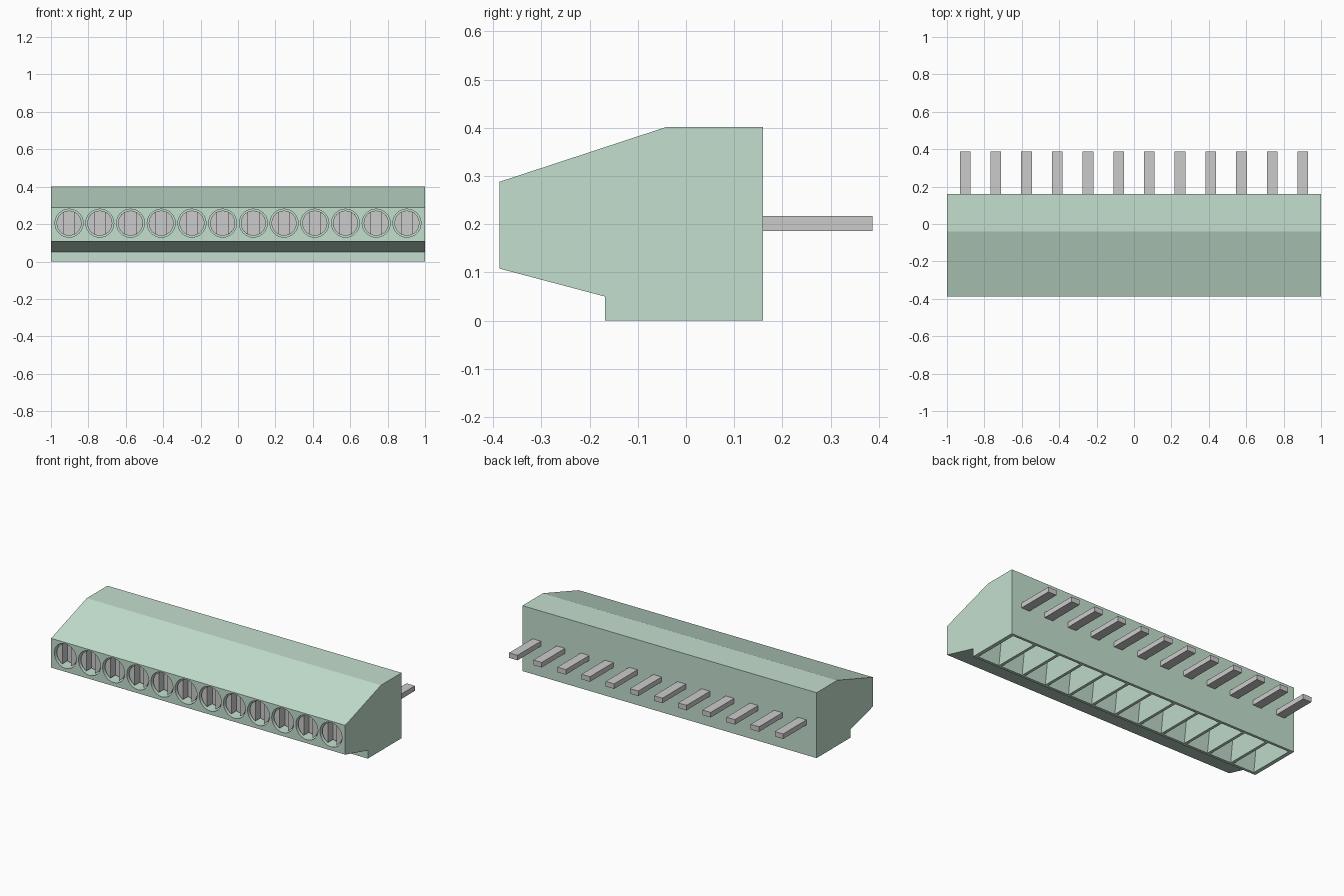
import bpy, bmesh, math

if "Cube" in bpy.data.objects:
    bpy.data.objects.remove(bpy.data.objects["Cube"])

COUNT = 12
PITCH = 0.1642
XS = [(i - (COUNT - 1) / 2) * PITCH for i in range(COUNT)]
SCREW_Z = 0.205


def loft(bm, ring_a, ring_b):
    """Closed solid between two rings with equal point counts."""
    a = [bm.verts.new(p) for p in ring_a]
    b = [bm.verts.new(p) for p in ring_b]
    n = len(a)
    bm.faces.new(a)
    bm.faces.new(b[::-1])
    for i in range(n):
        j = (i + 1) % n
        bm.faces.new((a[j], a[i], b[i], b[j]))


def finish(bm, name, mat=None):
    bmesh.ops.recalc_face_normals(bm, faces=bm.faces)
    mesh = bpy.data.meshes.new(name)
    bm.to_mesh(mesh)
    bm.free()
    obj = bpy.data.objects.new(name, mesh)
    bpy.context.collection.objects.link(obj)
    if mat:
        mesh.materials.append(mat)
    return obj


def prism_y(bm, pts, y0, y1):
    loft(bm, [(x, y0, z) for x, z in pts], [(x, y1, z) for x, z in pts])


def arc(cx, cz, r, a0, a1, n, closed=False):
    m = n if closed else n - 1
    angs = [a0 + (a1 - a0) * i / m for i in range(n)]
    return [(cx + r * math.cos(t), cz + r * math.sin(t)) for t in angs]


def rect(cx, cy, w, d, z):
    return [(cx + sx * w / 2, cy + sy * d / 2, z)
            for sx, sy in ((-1, -1), (1, -1), (1, 1), (-1, 1))]


def smooth(obj):
    bpy.ops.object.select_all(action='DESELECT')
    obj.select_set(True)
    bpy.context.view_layer.objects.active = obj
    bpy.ops.object.shade_smooth_by_angle(angle=math.radians(14))


green = bpy.data.materials.new("green_plastic")
green.diffuse_color = (0.55, 0.74, 0.62, 1)
green.use_nodes = True
green.node_tree.nodes["Principled BSDF"].inputs["Base Color"].default_value = green.diffuse_color

# Housing: side profile extruded along x
profile = [(-0.387, 0.288), (-0.04, 0.402), (0.16, 0.402), (0.16, 0),
           (-0.168, 0), (-0.168, 0.05), (-0.387, 0.108)]
bm = bmesh.new()
loft(bm, [(-1, y, z) for y, z in profile], [(1, y, z) for y, z in profile])
housing = finish(bm, "housing", green)

# Cutters: round screw wells in front, tapered wire funnels underneath
bm = bmesh.new()
for x in XS:
    prism_y(bm, arc(x, SCREW_Z, 0.075, 0, 2 * math.pi, 32, True), -0.45, -0.30)
wells = finish(bm, "screw_well_cutter", green)

bm = bmesh.new()
for x in XS:
    # the funnel starts just under the base so the cut is clean
    loft(bm, rect(x, -0.004, 0.15, 0.302, -0.01),
         rect(x, -0.004, 0.075, 0.15, 0.2))
funnels = finish(bm, "wire_funnel_cutter", green)

bpy.context.view_layer.objects.active = housing
for cutter in (wells, funnels):
    cutter.hide_render = True
    mod = housing.modifiers.new(cutter.name, 'BOOLEAN')
    mod.operation = 'DIFFERENCE'
    mod.solver = 'EXACT'
    mod.object = cutter
    bpy.ops.object.modifier_apply(modifier=mod.name)
    bpy.data.objects.remove(cutter)
smooth(housing)

# Slotted screws: shank disc plus two half heads either side of the slot
R, SLOT = 0.067, 0.029
half = math.acos(SLOT / R)
for i, x in enumerate(XS):
    bm = bmesh.new()
    prism_y(bm, arc(x, SCREW_Z, R, 0, 2 * math.pi, 32, True), -0.325, -0.295)
    for turn in (0, math.pi):
        prism_y(bm, arc(x, SCREW_Z, R, turn - half, turn + half, 13),
                -0.375, -0.325)
    smooth(finish(bm, f"screw_{i + 1}"))

# Flat contact pins out of the back
for i, x in enumerate(XS):
    bm = bmesh.new()
    loft(bm, rect(x, 0.2685, 0.057, 0.237, 0.186),
         rect(x, 0.2685, 0.057, 0.237, 0.217))
    finish(bm, f"contact_pin_{i + 1}")
